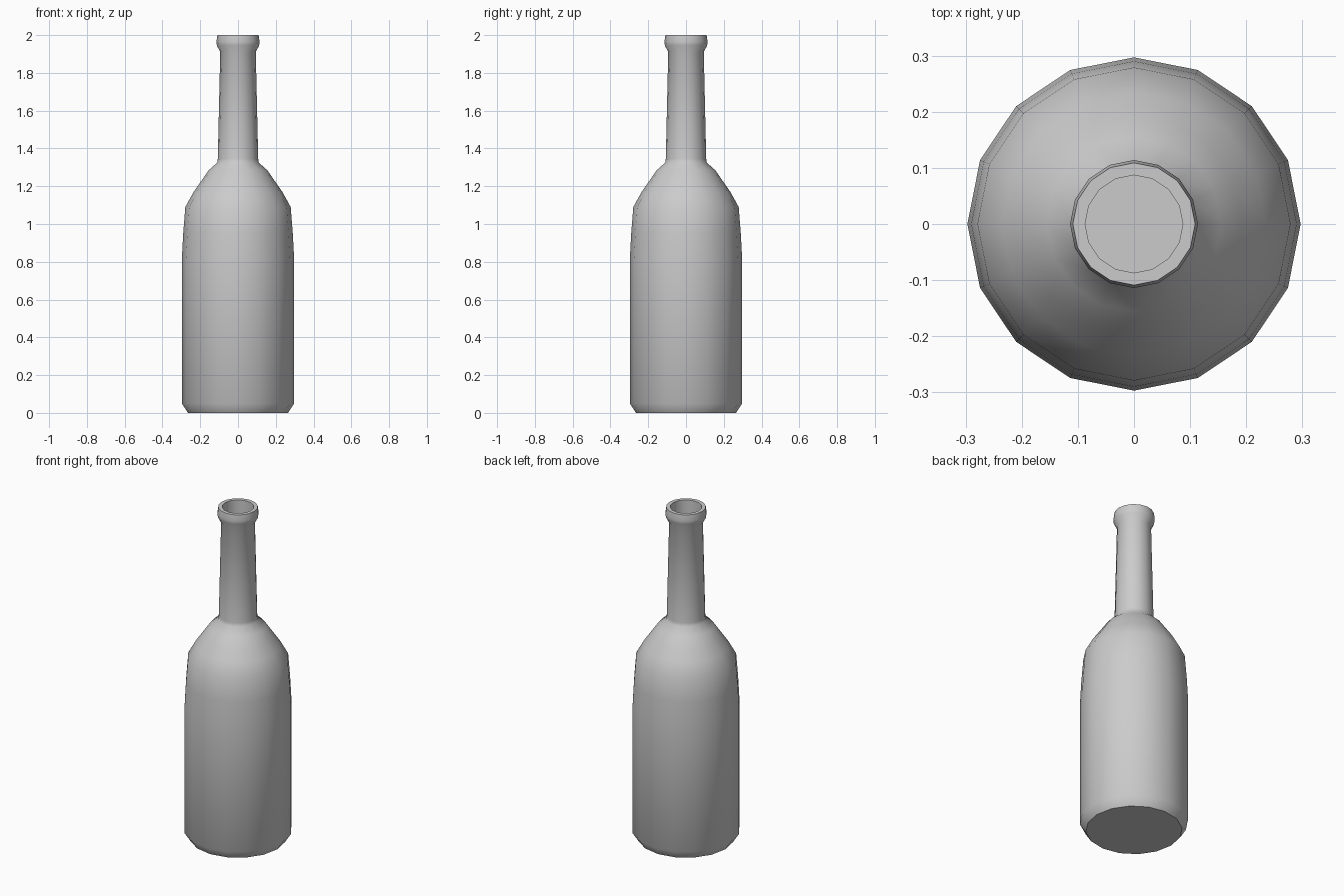
import bpy, math

if "Cube" in bpy.data.objects:
    bpy.data.objects.remove(bpy.data.objects["Cube"])

SIDES = 16

# Outer wall from base centre up to the lip (radius, height)
outer = [(0.0, 0.0), (0.265, 0.0), (0.297, 0.05), (0.297, 0.82), (0.29, 0.95),
         (0.279, 1.09), (0.235, 1.17), (0.193, 1.23), (0.155, 1.285), (0.11, 1.325),
         (0.107, 1.345), (0.094, 1.91), (0.112, 1.945), (0.114, 1.965), (0.109, 2.0)]
# Inner wall from the mouth down to the floor centre
inner = [(0.087, 2.0), (0.087, 1.31), (0.138, 1.27), (0.178, 1.215), (0.257, 1.08),
         (0.275, 0.82), (0.275, 0.06), (0.25, 0.025), (0.0, 0.025)]


def lathe(name, profile):
    """Revolve a profile whose ends lie on the axis into a closed mesh."""
    verts, rings, faces = [], [], []
    for r, z in profile:
        n = 1 if r == 0 else SIDES
        rings.append([len(verts) + i for i in range(n)])
        verts += [(r * math.cos(math.tau * i / SIDES),
                   r * math.sin(math.tau * i / SIDES), z) for i in range(n)]
    for a, b in zip(rings, rings[1:]):
        for i in range(SIDES):
            j = (i + 1) % SIDES
            quad = [a[i % len(a)], a[j % len(a)], b[j % len(b)], b[i % len(b)]]
            faces.append(list(dict.fromkeys(quad)))
    mesh = bpy.data.meshes.new(name)
    mesh.from_pydata(verts, [], faces)
    obj = bpy.data.objects.new(name, mesh)
    bpy.context.collection.objects.link(obj)
    return obj


# Hollow bottle with smooth sides and sharp base and lip edges
bottle = lathe("bottle", outer + inner)
bpy.context.view_layer.objects.active = bottle
bottle.select_set(True)
bpy.ops.object.shade_smooth_by_angle(angle=math.radians(40))
